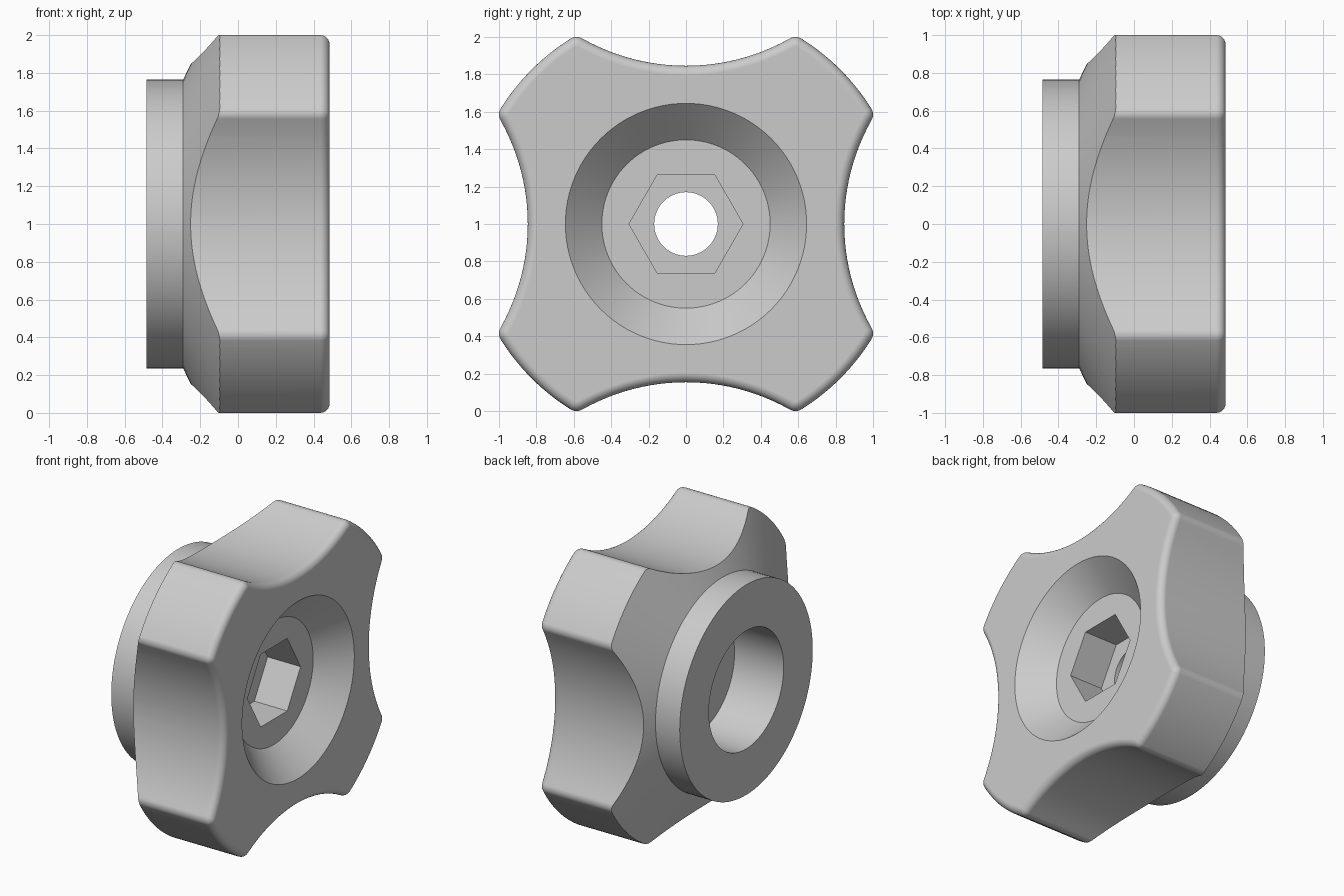
import bpy
import bmesh
from math import sin, cos, pi, atan2, hypot

cube = bpy.data.objects.get("Cube")
if cube:
    bpy.data.objects.remove(cube, do_unlink=True)

grey = bpy.data.materials.new("light_grey")
grey.use_nodes = True
colour = (0.6, 0.6, 0.6, 1.0)
grey.diffuse_color = colour
grey.node_tree.nodes["Principled BSDF"].inputs["Base Color"].default_value = colour


def loft(name, rings, closed=False):
    """Skin (x, [(y, z)...]) rings along x; cap the ends or join them into a loop."""
    bm = bmesh.new()
    loops = [[bm.verts.new((x, y, z + 1)) for y, z in pts] for x, pts in rings]
    pairs = list(zip(loops, loops[1:]))
    if closed:
        pairs.append((loops[-1], loops[0]))
    else:
        bm.faces.new(loops[0])
        bm.faces.new(loops[-1])
    for a, b in pairs:
        n = len(a)
        for i in range(n):
            j = (i + 1) % n
            bm.faces.new((a[i], a[j], b[j], b[i]))
    bmesh.ops.recalc_face_normals(bm, faces=bm.faces)
    mesh = bpy.data.meshes.new(name)
    bm.to_mesh(mesh)
    bm.free()
    mesh.materials.append(grey)
    obj = bpy.data.objects.new(name, mesh)
    bpy.context.collection.objects.link(obj)
    return obj


def circle(r, n=96):
    return [(r * cos(2 * pi * i / n), r * sin(2 * pi * i / n)) for i in range(n)]


# Four-lobed grip outline: scallops, rounded lobe corners, outer arcs
FILLET, RIM = 0.06, 0.05
fx, fy = 0.585, 1.0 - FILLET
outer_r = hypot(fx, fy) + FILLET
low = 0.846
k = low - FILLET
scallop_y = (fx * fx + fy * fy - k * k) / (2 * (fy - k))
scallop_r = scallop_y - low
a = atan2(fx, scallop_y - fy)
b = atan2(fy, fx)


def outline(inset):
    arcs = [
        (0, scallop_y, scallop_r + inset, -pi / 2 - a, -pi / 2 + a, 24),
        (fx, fy, FILLET - inset, pi / 2 + a, b, 6),
        (0, 0, outer_r - inset, b, pi / 2 - b, 12),
        (fy, fx, FILLET - inset, pi / 2 - b, -a, 6),
    ]
    pts = []
    for quarter in range(4):
        c, s = cos(-quarter * pi / 2), sin(-quarter * pi / 2)
        for cx, cy, r, t0, t1, n in arcs:
            for i in range(n):
                t = t0 + (t1 - t0) * i / n
                x, y = cx + r * cos(t), cy + r * sin(t)
                pts.append((x * c - y * s, x * s + y * c))
    return pts


# Grip prism with a rounded rim on the +x face
FACE = 0.485
rings = [(-0.7, outline(0))]
for i in range(7):
    t = i / 6 * pi / 2
    rings.append((FACE - RIM + RIM * sin(t), outline(RIM * (1 - cos(t)))))
knob = loft("star_knob", rings)

# Turned shape: hub, tapered back, dished face, bolt hole and rear bore
profile = [(-FACE, 0.43), (-FACE, 0.765), (-0.29, 0.765), (-0.03, 1.306),
           (0.6, 1.306), (0.6, 0.76), (0.29, 0.45), (0.29, 0.17),
           (-0.09, 0.17), (-0.09, 0.43)]
turned = loft("turned_envelope", [(x, circle(r)) for x, r in profile], closed=True)

# Hexagonal socket
socket = loft("hex_socket_cutter", [(x, circle(0.305, 6)) for x in (0.025, 0.4)])

bpy.context.view_layer.objects.active = knob
knob.select_set(True)
for tool, operation in ((turned, 'INTERSECT'), (socket, 'DIFFERENCE')):
    tool.hide_render = True
    mod = knob.modifiers.new("cut", 'BOOLEAN')
    mod.object, mod.operation, mod.solver = tool, operation, 'EXACT'
    bpy.ops.object.modifier_apply(modifier=mod.name)
    bpy.data.objects.remove(tool, do_unlink=True)

# Smooth curved walls, crisp edges, flat end faces
bpy.ops.object.shade_smooth_by_angle(angle=pi / 7)
weighted = knob.modifiers.new("weighted_normals", 'WEIGHTED_NORMAL')
weighted.keep_sharp = True
